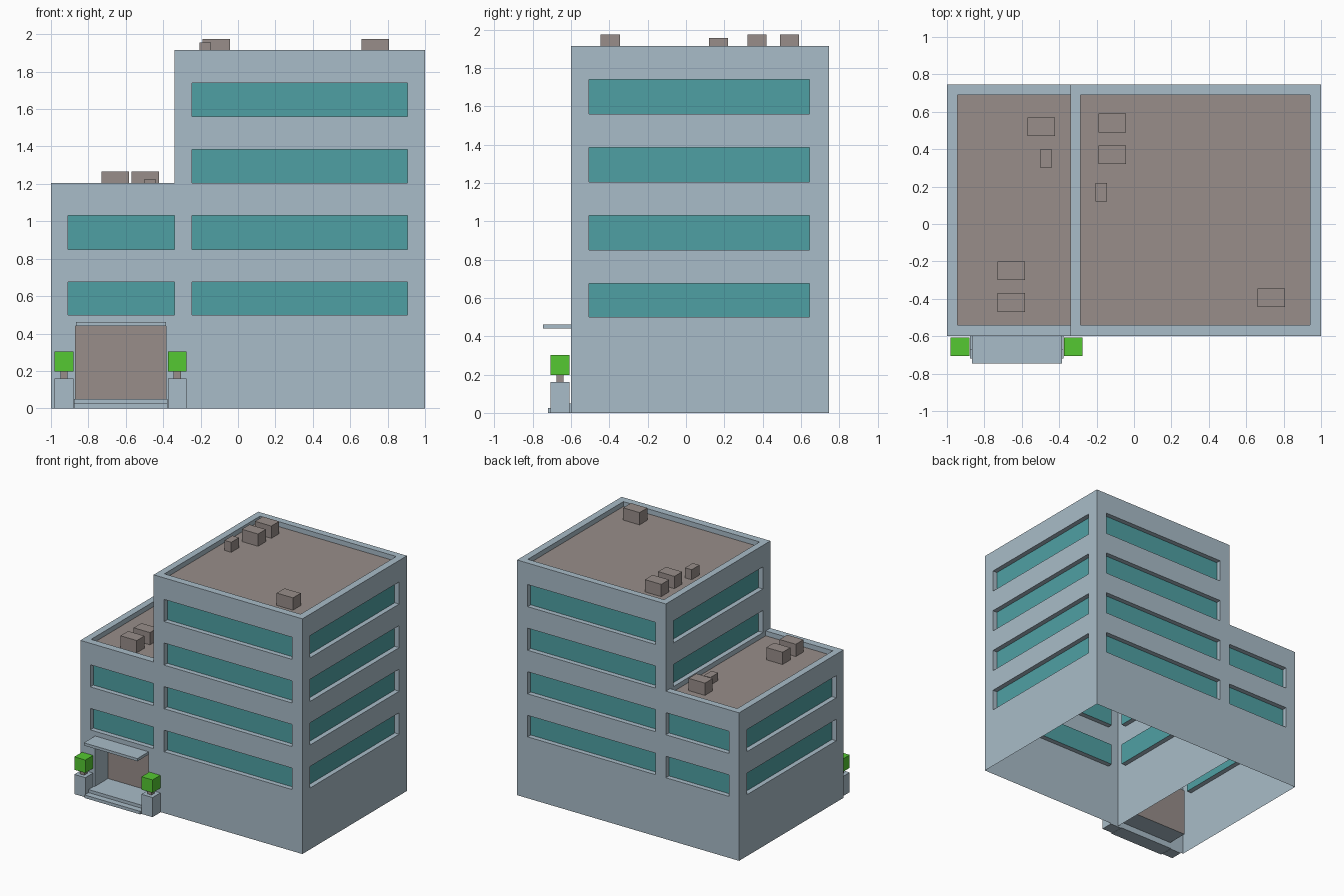
import bpy, bmesh
from mathutils import Vector

if "Cube" in bpy.data.objects:
    bpy.data.objects.remove(bpy.data.objects["Cube"])


def material(name, rgb):
    m = bpy.data.materials.new(name)
    m.diffuse_color = (*rgb, 1)
    m.use_nodes = True
    m.node_tree.nodes["Principled BSDF"].inputs["Base Color"].default_value = m.diffuse_color
    return m


WALL = material("pale blue wall", (0.397, 0.503, 0.578))
GLASS = material("teal glass", (0.078, 0.352, 0.371))
BROWN = material("grey brown", (0.314, 0.270, 0.254))
LEAF = material("leaf green", (0.091, 0.578, 0.032))
MATS = [WALL, GLASS, BROWN]
X, Y, Z = Vector((1, 0, 0)), Vector((0, 1, 0)), Vector((0, 0, 1))


def finish(name, bm, mats):
    me = bpy.data.meshes.new(name)
    bm.to_mesh(me)
    bm.free()
    for m in mats:
        me.materials.append(m)
    ob = bpy.data.objects.new(name, me)
    bpy.context.collection.objects.link(ob)
    return ob


def panel(bm, u, v, dist, rect, holes):
    """Flat sheet facing u x v with recessed holes (u0, u1, v0, v1, depth, material)."""
    n = u.cross(v)

    def quad(pts, mi=0):
        f = bm.faces.new([bm.verts.new(u * a + v * b + n * (dist + c)) for a, b, c in pts])
        f.material_index = mi

    us = sorted({rect[0], rect[1], *[e for h in holes for e in h[:2]]})
    vs = sorted({rect[2], rect[3], *[e for h in holes for e in h[2:4]]})
    for a0, a1 in zip(us, us[1:]):
        for b0, b1 in zip(vs, vs[1:]):
            a, b = (a0 + a1) / 2, (b0 + b1) / 2
            if not any(h[0] < a < h[1] and h[2] < b < h[3] for h in holes):
                quad([(a0, b0, 0), (a1, b0, 0), (a1, b1, 0), (a0, b1, 0)])
    for a0, a1, b0, b1, d, mi in holes:
        ring = [(a0, b0), (a1, b0), (a1, b1), (a0, b1)]
        quad([(*p, -d) for p in ring], mi)
        for p, q in zip(ring, ring[1:] + ring[:1]):
            quad([(*p, 0), (*q, 0), (*q, -d), (*p, -d)])


def box(name, x, y, z, mat):
    bm = bmesh.new()
    bmesh.ops.create_cube(bm, size=1)
    for w in bm.verts:
        w.co = [r[0] if c < 0 else r[1] for c, r in zip(w.co, (x, y, z))]
    return finish(name, bm, [mat])


def windows(u0, u1, floors):
    rows = [(0.50, 0.675), (0.85, 1.03), (1.205, 1.385), (1.56, 1.74)]
    return [(u0, u1, a, b, 0.04, 1) for a, b in rows[:floors]]


FRONT, BACK, SPLIT = -0.60, 0.745, -0.34
TOP, LOW = 1.915, 1.205
SIDE, SIDE_M = (-0.505, 0.645), (-0.645, 0.505)

# Tall block: four walls with window bands, sunken roof
bm = bmesh.new()
panel(bm, X, Z, -FRONT, (SPLIT, 1, 0, TOP), windows(-0.245, 0.905, 4))
panel(bm, -X, Z, BACK, (-1, -SPLIT, 0, TOP), windows(-0.905, 0.245, 4))
panel(bm, Y, Z, 1, (FRONT, BACK, 0, TOP), windows(*SIDE, 4))
panel(bm, -Y, Z, -SPLIT, (-BACK, -FRONT, 0, TOP), windows(*SIDE_M, 4))
panel(bm, X, Y, TOP, (SPLIT, 1, FRONT, BACK), [(-0.285, 0.942, -0.54, 0.69, 0.04, 2)])
finish("tall_block", bm, MATS)

# Low block: three walls, recessed entrance, sunken roof
bm = bmesh.new()
door = [(-0.87, -0.385, 0.05, 0.44, 0.17, 2)]
panel(bm, X, Z, -FRONT, (-1, SPLIT, 0, LOW), windows(-0.91, SPLIT, 2) + door)
panel(bm, -X, Z, BACK, (-SPLIT, 1, 0, LOW), windows(-SPLIT, 0.91, 2))
panel(bm, -Y, Z, 1, (-BACK, -FRONT, 0, LOW), windows(*SIDE_M, 2))
panel(bm, X, Y, LOW, (-1, SPLIT, FRONT, BACK), [(-0.945, SPLIT, -0.54, 0.69, 0.04, 2)])
finish("low_block", bm, MATS)

# Entrance canopy and steps
box("canopy", (-0.867, -0.385), (-0.745, FRONT), (0.44, 0.462), WALL)
box("lower_step", (-0.877, -0.377), (-0.72, FRONT), (0, 0.025), WALL)
box("upper_step", (-0.877, -0.377), (-0.67, FRONT), (0.025, 0.05), WALL)

# Planters with clipped shrubs
for side, cx in (("left", -0.93), ("right", -0.325)):
    def span(c, r):
        return (c - r, c + r)
    box(side + "_planter", span(cx, 0.05), span(-0.657, 0.05), (0, 0.16), WALL)
    box(side + "_trunk", span(cx, 0.019), span(-0.657, 0.019), (0.16, 0.2), BROWN)
    box(side + "_shrub", span(cx, 0.05), span(-0.657, 0.05), (0.198, 0.303), LEAF)

# Rooftop units: x, y of the low corner, roof edge height, small or not
for i, (x, y, h, small) in enumerate([
        (-0.19, 0.49, TOP, 0), (-0.19, 0.32, TOP, 0), (-0.205, 0.12, TOP, 1),
        (0.66, -0.445, TOP, 0), (-0.57, 0.47, LOW, 0), (-0.50, 0.30, LOW, 1),
        (-0.73, -0.30, LOW, 0), (-0.73, -0.47, LOW, 0)]):
    w = 0.06 if small else 0.147
    up = (0.042 if h == TOP else 0.022) if small else 0.06
    box(f"roof_unit_{i + 1}", (x, x + w), (y, y + 0.1), (h - 0.04, h + up), BROWN)
